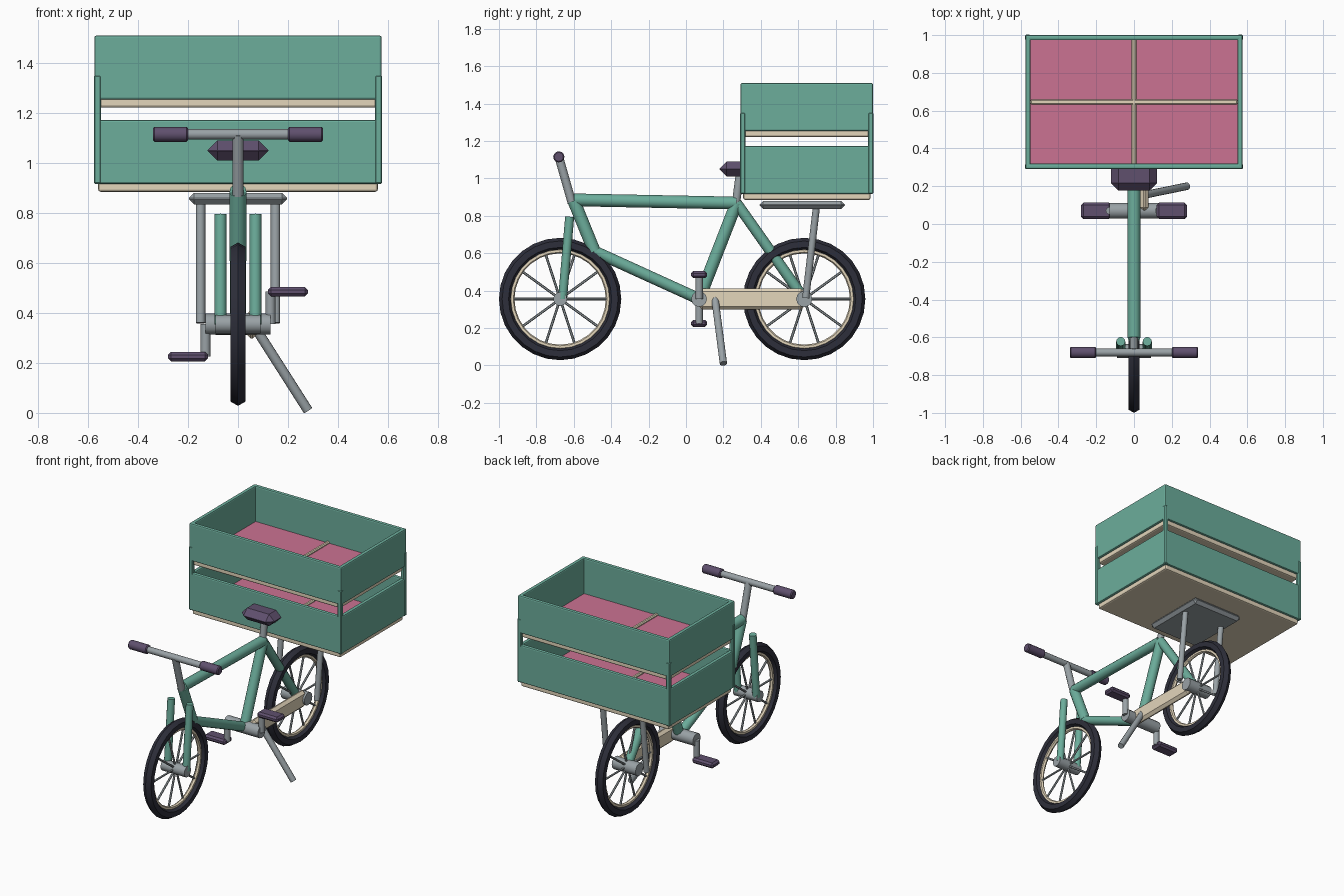
import bpy, math
from mathutils import Vector

if "Cube" in bpy.data.objects:
    bpy.data.objects.remove(bpy.data.objects["Cube"])


def mat(name, r, g, b):
    m = bpy.data.materials.new(name)
    m.diffuse_color = (r, g, b, 1)
    m.use_nodes = True
    m.node_tree.nodes["Principled BSDF"].inputs["Base Color"].default_value = m.diffuse_color
    return m


GREEN = mat("green", .15, .42, .33)
CREAM = mat("cream", .77, .67, .50)
PINK = mat("pink", .60, .17, .29)
PURPLE = mat("purple", .115, .08, .155)
RUBBER = mat("rubber", .027, .028, .043)
METAL = mat("metal", .32, .36, .38)


def finish(name, m, bevel=0, seg=1):
    ob = bpy.context.object
    ob.name = name
    ob.data.materials.append(m)
    if bevel:
        bpy.ops.object.transform_apply(location=False, rotation=False, scale=True)
        b = ob.modifiers.new("bevel", 'BEVEL')
        b.width, b.segments = bevel, seg
    return ob


def box(name, lo, hi, m, bevel=0, seg=1):
    lo, hi = Vector(lo), Vector(hi)
    bpy.ops.mesh.primitive_cube_add(size=1, location=(lo + hi) / 2)
    bpy.context.object.scale = hi - lo
    return finish(name, m, bevel, seg)


def tube(name, a, b, r, m, r2=None, sides=12, bevel=0):
    a, b = Vector(a), Vector(b)
    d = b - a
    bpy.ops.mesh.primitive_cone_add(vertices=sides, radius1=r, radius2=r if r2 is None else r2,
                                    depth=d.length, location=(a + b) / 2,
                                    rotation=d.to_track_quat('Z', 'Y').to_euler())
    bpy.ops.object.shade_smooth_by_angle(angle=math.radians(40))
    return finish(name, m, bevel)


def ring(name, c, R, r, sides, m):
    bpy.ops.mesh.primitive_torus_add(major_radius=R, minor_radius=r, major_segments=28,
                                     minor_segments=sides, location=c,
                                     rotation=(0, math.pi / 2, 0))
    bpy.ops.object.shade_smooth_by_angle(angle=math.radians(35))
    return finish(name, m)


AX = .355
FRONT, REAR, BB = -.673, .632, .07

# Wheels: tyre, rim, spokes and hub
for label, y, hub_r in (("front", FRONT, .037), ("rear", REAR, .043)):
    ring(label + "_tyre", (0, y, AX), .293, .034, 6, RUBBER)
    ring(label + "_rim", (0, y, AX), .257, .013, 6, CREAM)
    for i in range(10):
        a = i * math.tau / 10
        tube(f"{label}_spoke_{i}", (0, y, AX),
             (0, y + .255 * math.cos(a), AX + .255 * math.sin(a)), .007, METAL, sides=6)
    tube(label + "_hub", (-.09, y, AX), (.09, y, AX), hub_r, METAL)

# Frame tubes
top_front, head_low, seat_top, crank = (0, -.6, .88), (0, -.49, .61), (0, .27, .868), (0, BB, AX)
tube("head_tube", top_front, head_low, .034, GREEN)
tube("top_tube", (0, -.6, .885), seat_top, .034, GREEN)
tube("down_tube", head_low, crank, .031, GREEN)
tube("seat_tube", crank, seat_top, .033, GREEN)
tube("seat_stay", seat_top, (0, REAR, AX), .029, GREEN)

# Fork blades
for s in (-1, 1):
    tube("fork_blade", (s * .07, -.66, AX), (s * .07, -.622, .795), .024, GREEN)

# Handlebar, stem and grips
tube("stem", (0, -.61, .87), (0, -.68, 1.115), .023, METAL)
tube("handlebar", (-.24, -.68, 1.115), (.24, -.68, 1.115), .021, METAL)
for s in (-1, 1):
    tube("grip", (s * .2, -.68, 1.115), (s * .34, -.68, 1.115), .03, PURPLE, bevel=.006)

# Seat and post
tube("seat_post", (0, .265, .85), (0, .29, 1.04), .022, METAL)
box("seat", (-.122, .178, 1.01), (.122, .39, 1.09), PURPLE, .039)

# Drive: bottom bracket, cranks, pedals, chain guard
tube("bottom_bracket", (-.13, BB, AX), (.13, BB, AX), .042, METAL)
for s in (-1, 1):
    z = AX + s * .13
    tube("crank_arm", (s * .13, BB, AX), (s * .13, BB, z), .02, METAL)
    x0, x1 = sorted((s * .12, s * .28))
    box("pedal", (x0, BB - .043, z - .019), (x1, BB + .043, z + .019), PURPLE, .012)
box("chain_guard", (.033, BB, .298), (.077, REAR, .412), CREAM, .018)

# Kickstand
tube("kickstand", (.06, .155, .355), (.28, .2, .01), .02, METAL)

# Rear rack
box("rack_plate", (-.197, .393, .835), (.197, .85, .88), METAL, .02)
for s in (-1, 1):
    tube("rack_leg", (s * .15, .64, .36), (s * .15, .697, .845), .019, METAL)

# Two stacked crates: floor slab, lining, dividers and four walls each
X, Y0, Y1, T = .575, .292, 1.0, .027
YM = (Y0 + Y1) / 2
for label, z in (("lower", .885), ("upper", 1.222)):
    w0, w1 = z + .032, z + .288
    box(label + "_crate_floor", (-.56, Y0 + .014, z), (.56, Y1 - .014, z + .04), CREAM, .01, 2)
    box(label + "_crate_lining", (-.548, Y0 + .026, z + .035), (.548, Y1 - .026, z + .046), PINK)
    box(label + "_divider_long", (-.548, YM - .013, z + .03), (.548, YM + .013, z + .06), CREAM, .006)
    box(label + "_divider_short", (-.012, Y0 + .02, z + .03), (.012, Y1 - .02, z + .058), CREAM, .006)
    for s, part in ((-1, "left"), (1, "right")):
        x0, x1 = sorted((s * (X - T), s * X))
        box(f"{label}_{part}_wall", (x0, Y0, w0), (x1, Y1, w1), GREEN, .008, 2)
    for y, part in ((Y0, "front"), (Y1 - T, "back")):
        box(f"{label}_{part}_wall", (-X, y, w0), (X, y + T, w1), GREEN, .008, 2)

# Corner posts joining the crates
for s in (-1, 1):
    for y in (Y0 - .002, Y1 - T + .001):
        x0, x1 = sorted((s * (X - T), s * (X + .002)))
        box("crate_post", (x0, y, .917), (x1, y + T + .001, 1.352), GREEN, .005)
